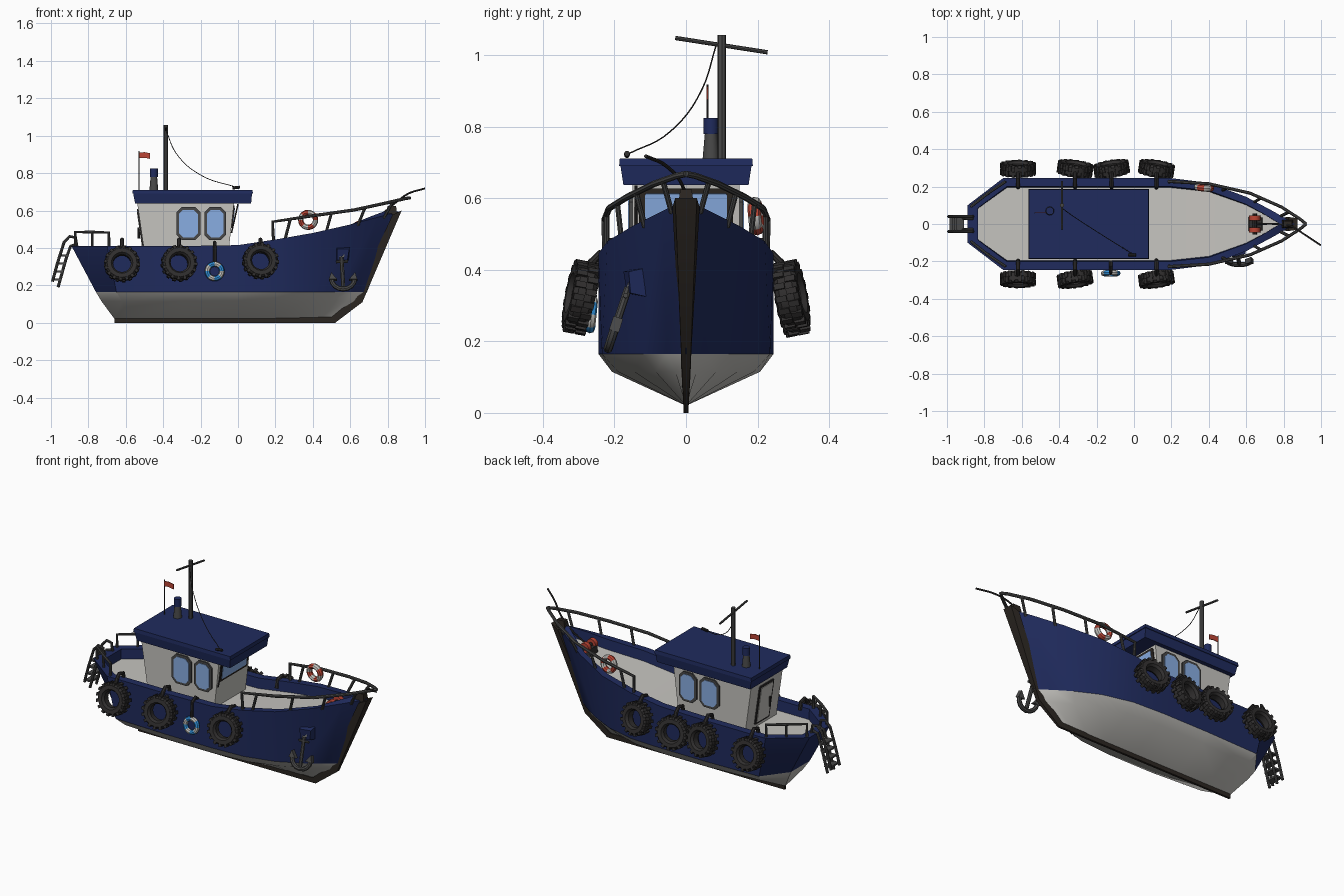
import bpy, bmesh, math
from math import sin, cos, pi, radians
from mathutils import Vector

if "Cube" in bpy.data.objects:
    bpy.data.objects.remove(bpy.data.objects["Cube"])

def mat(name, r, g, b):
    m = bpy.data.materials.new(name)
    m.diffuse_color = (r, g, b, 1)
    m.use_nodes = True
    m.node_tree.nodes["Principled BSDF"].inputs["Base Color"].default_value = m.diffuse_color
    return m

BLUE = mat("navy", .014, .024, .11)
WHITE = mat("off_white", .56, .55, .52)
DARK = mat("rubber", .03, .028, .028)
METAL = mat("metal", .065, .065, .065)
WOOD = mat("dark_wood", .025, .02, .016)
GLASS = mat("glass", .25, .42, .76)
RED = mat("red", .5, .06, .035)
SKY = mat("bright_blue", .03, .28, .7)

def make(name, verts, faces, mats, idx=None):
    me = bpy.data.meshes.new(name)
    me.from_pydata([tuple(v) for v in verts], [], faces)
    for m in mats:
        me.materials.append(m)
    if idx:
        me.polygons.foreach_set("material_index", idx)
    bm = bmesh.new()
    bm.from_mesh(me)
    bmesh.ops.remove_doubles(bm, verts=bm.verts, dist=1e-5)
    bmesh.ops.recalc_face_normals(bm, faces=bm.faces)
    bm.to_mesh(me)
    bm.free()
    ob = bpy.data.objects.new(name, me)
    bpy.context.collection.objects.link(ob)
    return ob

def loft(name, rings, m):
    n = len(rings[0])
    faces = [(i*n+j, i*n+(j+1) % n, (i+1)*n+(j+1) % n, (i+1)*n+j)
             for i in range(len(rings)-1) for j in range(n)]
    faces += [tuple(range(n)), tuple(range((len(rings)-1)*n, len(rings)*n))]
    return make(name, [v for r in rings for v in r], faces, [m])

def rect(x0, x1, y, z, yc=0):
    return [(x0, yc-y, z), (x1, yc-y, z), (x1, yc+y, z), (x0, yc+y, z)]

def tube(name, pts, r, m, smooth=False, cyclic=False):
    cu = bpy.data.curves.new(name, 'CURVE')
    cu.dimensions = '3D'
    cu.bevel_depth, cu.bevel_resolution, cu.use_fill_caps = r, 2, True
    if smooth:
        sp = cu.splines.new('BEZIER')
        sp.bezier_points.add(len(pts)-1)
        sp.resolution_u = 6
        for b, p in zip(sp.bezier_points, pts):
            b.co = p
            b.handle_left_type = b.handle_right_type = 'AUTO'
    else:
        sp = cu.splines.new('POLY')
        sp.points.add(len(pts)-1)
        for b, p in zip(sp.points, pts):
            b.co = (*p, 1)
    sp.use_cyclic_u = cyclic
    cu.materials.append(m)
    ob = bpy.data.objects.new(name, cu)
    bpy.context.collection.objects.link(ob)
    return ob

def lathe(name, prof, n, mats, loc, rot=(0, 0, 0), stripe=0):
    # closed profile of (radius, depth) spun about the local y axis
    k = len(prof)
    verts = [(r*cos(2*pi*i/n), y, r*sin(2*pi*i/n)) for i in range(n) for r, y in prof]
    faces = [(i*k+j, i*k+(j+1) % k, (i+1) % n*k+(j+1) % k, (i+1) % n*k+j) for i in range(n) for j in range(k)]
    idx = [(i//stripe) % 2 if stripe else 0 for i in range(n) for j in range(k)]
    ob = make(name, verts, faces, mats, idx)
    ob.location, ob.rotation_euler = loc, rot
    return ob

def panel(name, outline, o, u, v, t, m):
    # flat outline in the u,v plane, thickened both ways
    o, u, v = Vector(o), Vector(u).normalized(), Vector(v).normalized()
    w = u.cross(v)
    return loft(name, [[o+u*a+v*b+w*s for a, b in outline] for s in (-t, t)], m)

def chamfer(w, h, c):
    return [(-w+c, -h), (w-c, -h), (w, -h+c), (w, h-c), (w-c, h), (-w+c, h), (-w, h-c), (-w, -h+c)]

# Hull: half outlines from keel up to gunwale and down to the deck
sheer = [(-.89, 0, .41), (-.89, .10, .41), (-.70, .245, .41), (-.3, .245, .41), (0, .245, .415),
         (.2, .245, .445), (.4, .22, .48), (.6, .145, .525), (.75, .065, .565), (.86, 0, .595)]
water = [(-.76, 0), (-.76, .09), (-.65, .235), (-.3, .245), (0, .245), (.2, .235), (.38, .19), (.52, .12), (.62, .055), (.69, 0)]
chine = [(-.73, 0), (-.73, .07), (-.62, .185), (-.3, .207), (0, .207), (.2, .19), (.35, .145), (.48, .085), (.58, .03), (.65, 0)]
keel = [-.66, -.66, -.58, -.3, 0, .2, .32, .42, .48, .53]
inner = [(-.835, 0), (-.835, .085), (-.68, .2), (-.3, .2), (0, .2), (.2, .2), (.4, .178), (.6, .105), (.70, .05), (.78, 0)]
rows = [[(x, 0, .02) for x in keel], [(x, y, .115) for x, y in chine], [(x, y, .165) for x, y in water], sheer,
        [(x, y, s[2]) for (x, y), s in zip(inner, sheer)],
        [(x, y*.97, s[2]-.06) for (x, y), s in zip(inner, sheer)],
        [(x, 0, s[2]-.06) for (x, y), s in zip(inner, sheer)]]
verts, faces, idx = [], [], []
for s in (1, -1):
    for i in range(6):
        for j in range(9):
            q = [rows[i][j], rows[i][j+1], rows[i+1][j+1], rows[i+1][j]]
            q = [p for k, p in enumerate(q) if p not in q[:k]]
            if len(q) < 3 or all(p[1] == 0 for p in q):
                continue
            faces.append(tuple(range(len(verts), len(verts)+len(q))))
            verts += [(x, s*y, z) for x, y, z in q]
            idx.append(1 if i in (2, 3, 4) else 0)
make("hull", verts, faces, [WHITE, BLUE], idx)

# Keel and stem timber
loft("keel_and_stem", [[(xo, -w*.8, zo), (xo, w*.8, zo), (xi, w, zi), (xi, -w, zi)] for xo, zo, xi, zi, w in
     [(-.66, 0, -.66, .03, .008), (.52, 0, .5, .03, .008), (.665, .11, .62, .13, .014), (.875, .60, .825, .575, .038)]], WOOD)

# Cabin and roof
loft("cabin", [rect(-.495, -.055, .148, .34), rect(-.54, -.02, .15, .65)], WHITE)
loft("roof", [rect(-.55, .07, .175, .637), rect(-.56, .075, .183, .69)], BLUE)
loft("roof_lip", [rect(-.565, .08, .187, .69), rect(-.562, .077, .185, .711)], BLUE)

# Cabin windows and door
for s in (1, -1):
    for x in (-.265, -.122):
        w = .064 if x < -.2 else .058
        panel("window_frame", chamfer(w, .088, .028), (x, s*.15, .53), (1, 0, 0), (0, 0, 1), .009, METAL)
        panel("window_pane", chamfer(w-.014, .074, .022), (x, s*.15, .53), (1, 0, 0), (0, 0, 1), .012, GLASS)
slope = (.035, 0, .31)
panel("windscreen_frame", chamfer(.132, .06, .008), (-.032, 0, .568), (0, 1, 0), slope, .008, WOOD)
panel("windscreen", chamfer(.115, .046, .004), (-.032, 0, .568), (0, 1, 0), slope, .011, GLASS)
back = (-.045, 0, .31)
panel("door_frame", chamfer(.068, .12, .006), (-.517, 0, .49), (0, 1, 0), back, .006, DARK)
panel("door", chamfer(.055, .107, .004), (-.517, 0, .49), (0, 1, 0), back, .009, WHITE)
tube("door_handle", [(-.53, -.04, .51), (-.53, -.04, .45)], .006, DARK)
tube("corner_stay", [(0, -.14, .635), (-.035, -.14, .48)], .004, DARK)

# Mast, rigging, exhaust and flag
tube("mast", [(-.385, .1, .7), (-.385, .1, 1.057)], .012, METAL)
tube("mast_crossbar", [(-.385, -.03, 1.048), (-.385, .228, 1.008)], .006, METAL)
tube("rigging_line", [(-.385, .085, 1.03), (-.33, .045, .905), (-.2, -.04, .79), (0, -.165, .722)], .002, DARK, True)
tube("line_cleat", [(-.03, -.165, .72), (.01, -.165, .725)], .008, DARK)
lathe("exhaust", [(0, 0), (.024, 0), (.017, .08), (0, .08)], 12, [METAL], (-.45, .07, .705), (pi/2, 0, 0))
lathe("exhaust_cap", [(0, 0), (.021, 0), (.021, .045), (0, .045)], 12, [BLUE], (-.45, .07, .78), (pi/2, 0, 0))
tube("flag_pole", [(-.53, .06, .7), (-.53, .06, .918)], .003, DARK)
panel("flag", [(0, 0), (.03, .002), (.06, -.004), (.06, .026), (.03, .032), (0, .03)],
      (-.53, .06, .88), (1, 0, 0), (0, 0, 1), .002, RED)

# Bow rails with posts, stern rails
for s in (1, -1):
    tube("bow_rail", [(.19, s*.225, .43), (.185, s*.228, .54), (.4, s*.215, .572), (.62, s*.165, .603),
                      (.79, s*.09, .64), (.89, s*.025, .663), (.92, 0, .668)], .009, METAL)
    for a, b in [((.25, .222, .44), (.28, .222, .555)), ((.47, .18, .48), (.5, .192, .587)),
                 ((.64, .115, .52), (.68, .14, .617)), ((.78, .04, .56), (.83, .065, .65))]:
        tube("bow_rail_post", [(p[0], s*p[1], p[2]) for p in (a, b)], .008, METAL)
    tube("stern_rail", [(-.69, s*.225, .4), (-.69, s*.225, .482), (-.78, s*.165, .485),
                        (-.87, s*.095, .485), (-.87, s*.095, .4)], .008, METAL)
    tube("stern_rail_post", [(-.78, s*.16, .4), (-.78, s*.165, .485)], .007, METAL)
    # Boarding ladder sides
    tube("ladder_handrail", [(-.86, s*.04, .40), (-.868, s*.04, .455), (-.9, s*.04, .462), (-.93, s*.04, .43),
                             (-.965, s*.04, .32), (-.992, s*.04, .22)], .008, METAL)
    tube("ladder_side", [(-.86, s*.03, .42), (-.895, s*.03, .41), (-.92, s*.03, .34), (-.962, s*.03, .19)], .008, METAL)
for i in range(4):
    x, z = -.921-.0125*i, .355-.043*i
    loft("ladder_tread", [rect(x-.028, x+.012, .04, z), rect(x-.028, x+.012, .04, z+.01)], METAL)

# Tyre fenders with tread lugs and hanging straps
tyre = [(.048, -.018), (.058, -.032), (.08, -.032), (.09, -.02), (.09, .02), (.08, .032), (.058, .032), (.048, .018)]
for x, s, z, yaw in [(-.62, -1, .315, 0), (-.315, -1, .318, 8), (.12, -1, .33, 8),
                     (-.62, 1, .315, 0), (-.315, 1, .318, -8), (-.12, 1, .31, 9), (.12, 1, .33, -9)]:
    loc, rot = (x, s*.295, z), (s*radians(11), 0, radians(yaw))
    lathe("tyre_fender", tyre, 16, [DARK], loc, rot)
    vs, fs = [], []
    for k in range(16):
        for side in (1, -1):
            b = len(vs)
            a = 2*pi*(k+.25*side)/16
            for r in (.078, .096):
                for da, y in ((-.09, 0), (.09, 0), (.09, .03), (-.09, .03)):
                    vs.append((r*cos(a+da), side*y + side*.001, r*sin(a+da)))
            fs += [tuple(b+i for i in f) for f in ((0, 1, 2, 3), (4, 5, 6, 7), (0, 1, 5, 4), (1, 2, 6, 5), (2, 3, 7, 6), (3, 0, 4, 7))]
    lugs = make("tyre_lugs", vs, fs, [DARK])
    lugs.location, lugs.rotation_euler = loc, rot
    tube("tyre_strap", [(x, s*.195, .39), (x, s*.205, .435), (x, s*.24, .445), (x, s*.265, .42), (x, s*.285, z+.045)], .011, DARK)

# Life rings
ring = [(.039+.014*cos(pi*k/4), .014*sin(pi*k/4)) for k in range(8)]
lathe("blue_life_ring", ring, 24, [SKY, WHITE], (-.125, -.264, .275), (radians(-6), 0, 0), 3)
tube("life_ring_strap", [(-.125, -.2, .41), (-.125, -.225, .43), (-.125, -.256, .41), (-.125, -.262, .315)], .009, DARK)
lathe("red_life_ring", [(r*1.02, y*1.3) for r, y in ring], 24, [RED, WHITE], (.375, .195, .55), (radians(5), 0, radians(-5)), 3)

# Bow winch and mooring rope
loft("winch_base", [rect(.61, .69, .04, .45), rect(.615, .685, .035, .51)], DARK)
for y in (-.045, .02):
    lathe("winch_drum", [(0, 0), (.03, 0), (.03, .025), (0, .025)], 14, [RED], (.645, y, .515))
tube("winch_axle", [(.645, -.055, .515), (.645, .055, .515)], .012, DARK)
tube("bow_rope", [(.66, 0, .52), (.76, 0, .575), (.84, -.012, .64), (.91, -.055, .69), (.998, -.113, .718)], .005, DARK, True)
loft("bow_fairlead", [rect(.79, .85, .022, .58), rect(.80, .845, .016, .625)], WOOD)

# Anchor hanging from its hull bracket
def on_anchor(x, z):
    return (x, -.15-(.385-z)*.33, z)
loft("anchor_bracket", [[(.52, -.1, .32), (.59, -.09, .32), (.6, -.09, .41), (.52, -.11, .41)],
                        [(.53, -.165, .335), (.585, -.155, .335), (.595, -.16, .395), (.53, -.175, .395)]], BLUE)
tube("anchor_shank", [on_anchor(.553, .35), on_anchor(.563, .19)], .011, METAL)
tube("anchor_stock", [on_anchor(.525, .325), on_anchor(.588, .328)], .007, METAL)
tube("anchor_ring", [on_anchor(.552+.016*cos(k*pi/5), .367+.018*sin(k*pi/5)) for k in range(10)], .005, WHITE, False, True)
tube("anchor_arms", [on_anchor(.562+.062*cos(a), .235+.055*sin(a)) for a in [pi+k*pi/8 for k in range(9)]], .013, METAL)
for s in (1, -1):
    c = .562+s*.06
    panel("anchor_fluke", [(s*.016, -.012), (s*.004, .028), (-s*.028, -.012)], on_anchor(c, .24), (1, 0, 0), (0, .33, 1), .014, METAL)

# Turn curves into meshes and smooth the round parts
bpy.ops.object.select_all(action='SELECT')
bpy.context.view_layer.objects.active = bpy.data.objects["hull"]
bpy.ops.object.convert(target='MESH')
bpy.ops.object.shade_smooth_by_angle(angle=radians(30))
